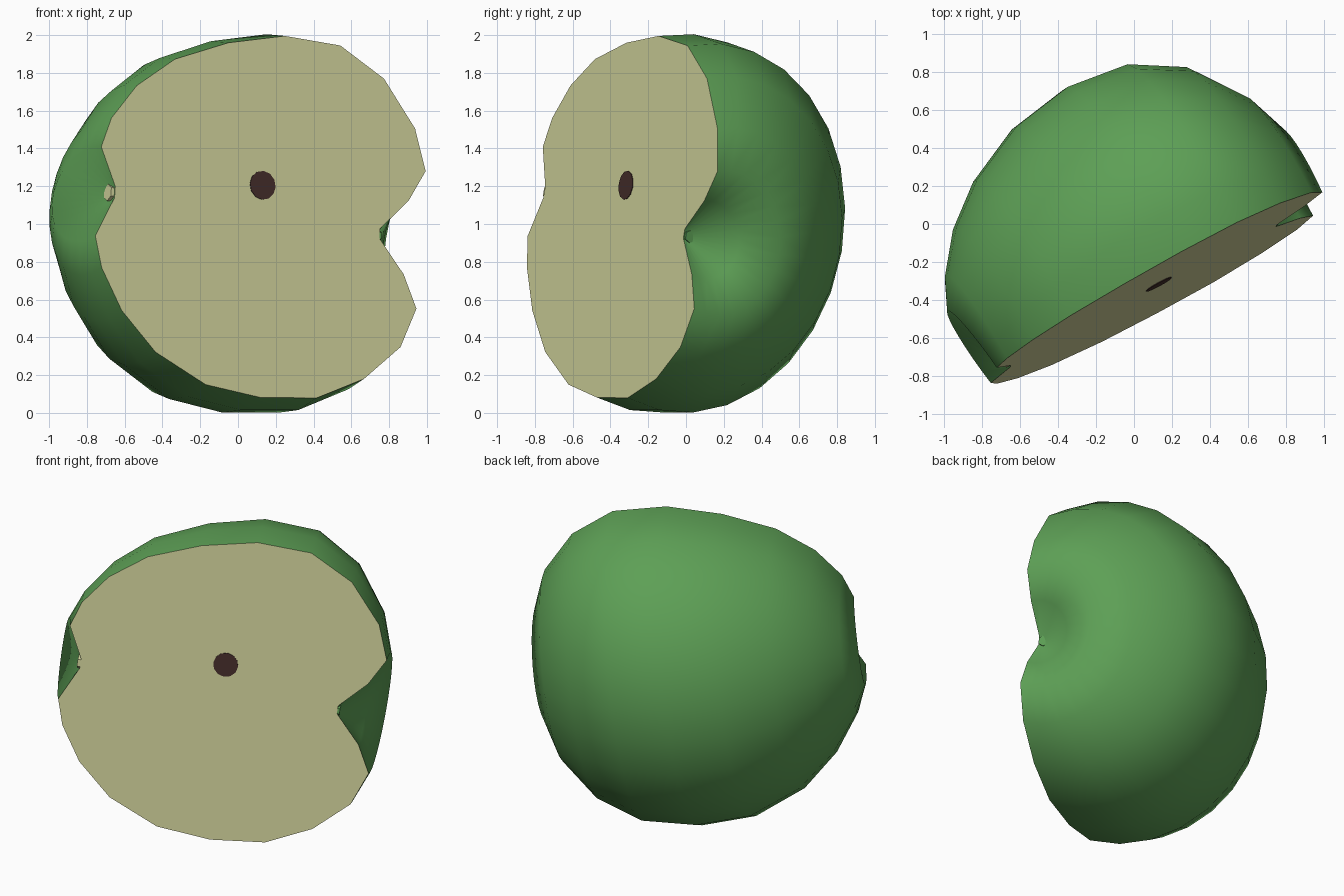
import bpy, bmesh
from math import sin, cos, pi
from mathutils import Matrix, Vector

cube = bpy.data.objects.get("Cube")
if cube:
    bpy.data.objects.remove(cube)


def material(name, rgb):
    m = bpy.data.materials.new(name)
    m.use_nodes = True
    m.diffuse_color = (*rgb, 1)
    m.node_tree.nodes["Principled BSDF"].inputs["Base Color"].default_value = (*rgb, 1)
    return m


green = material("green skin", (0.11, 0.35, 0.092))
cream = material("cream flesh", (0.645, 0.66, 0.335))
brown = material("dark brown core", (0.06, 0.027, 0.024))

# Frame of the cut: along the core, across it, and into the fruit
normal = Vector((0.549, -1, 0.133)).normalized()
core = Vector((0.876, 0.463, -0.137))
core = (core - normal * core.dot(normal)).normalized()
across = normal.cross(core)
origin = Vector((0.75, -0.01, 0.95))
frame = Matrix((core, across, -normal)).transposed().to_4x4()
frame.translation = origin


def make_object(name, bm, mats):
    bmesh.ops.recalc_face_normals(bm, faces=bm.faces)
    me = bpy.data.meshes.new(name)
    bm.to_mesh(me)
    bm.free()
    ob = bpy.data.objects.new(name, me)
    bpy.context.collection.objects.link(ob)
    for m in mats:
        me.materials.append(m)
    ob.matrix_world = frame
    return ob


# Profile: position along core, half width of cut, depth, sideways shift, end bulge
profile = [
    (0.0, 0.025, 0.03, 0, 0), (0.16, 0.198, 0.25, 0, 0), (0.25, 0.37, 0.44, 0, 0.02),
    (0.17, 0.588, 0.69, 0, 0), (-0.036, 0.808, 0.965, 0.02, 0),
    (-0.31, 0.948, 1.125, 0.02, 0), (-0.645, 0.973, 1.17, 0, 0),
    (-0.98, 0.92, 1.115, -0.03, 0), (-1.294, 0.788, 0.965, -0.03, 0),
    (-1.512, 0.605, 0.79, -0.02, 0), (-1.65, 0.402, 0.59, -0.01, -0.02),
    (-1.70, 0.24, 0.42, -0.01, -0.05), (-1.60, 0.03, 0.04, 0, 0),
]
STEPS = 16
ALPHA = 0.28    # the cut lies a little in front of the middle
SAG = 0.025     # the back hangs slightly lower than the cut

# Halved fruit: swept skin closed by one flat cut face
bm = bmesh.new()
rings = []
for s, r, depth, shift, bulge in profile:
    ring = []
    for i in range(STEPS + 1):
        t = -ALPHA + (pi + 2 * ALPHA) * i / STEPS
        inward = (sin(t) + sin(ALPHA)) / (1 + sin(ALPHA))
        ring.append(bm.verts.new((s + bulge * inward,
                                  shift - SAG * inward + r * cos(t) / cos(ALPHA),
                                  depth * inward)))
    rings.append(ring)
for a, b in zip(rings, rings[1:]):
    for i in range(STEPS):
        bm.faces.new((a[i], a[i + 1], b[i + 1], b[i]))
for end in (rings[0], rings[-1]):
    bm.faces.new(end)
for f in bm.faces:
    f.smooth = True
cut = bm.faces.new([r[0] for r in rings] + [r[-1] for r in reversed(rings)])
cut.material_index = 1
cut.smooth = False
fruit = make_object("halved_fruit", bm, [green, cream])
bpy.ops.object.select_all(action="DESELECT")
bpy.context.view_layer.objects.active = fruit
fruit.select_set(True)
bpy.ops.object.shade_smooth_by_angle(angle=1.1)


def small_cylinder(name, centre, radius, length, axis, mat, sides):
    bm = bmesh.new()
    turn = Matrix.Rotation(pi / 2, 4, "Y") if axis == "core" else Matrix()
    bmesh.ops.create_cone(bm, cap_ends=True, segments=sides, radius1=radius,
                          radius2=radius, depth=length,
                          matrix=Matrix.Translation(centre) @ turn)
    return make_object(name, bm, [mat])


# Core opening on the cut, stem stub and blossom stub
spot = frame.inverted() @ Vector((0.13, -0.317, 1.205))
small_cylinder("core_opening", (spot.x, spot.y, 0), 0.077, 0.008, "cut", brown, 12)
small_cylinder("stem_stub", (-0.005, -0.01, 0.035), 0.035, 0.04, "core", green, 6)
small_cylinder("blossom_stub", (-1.605, 0, 0.045), 0.045, 0.03, "core", cream, 6)
